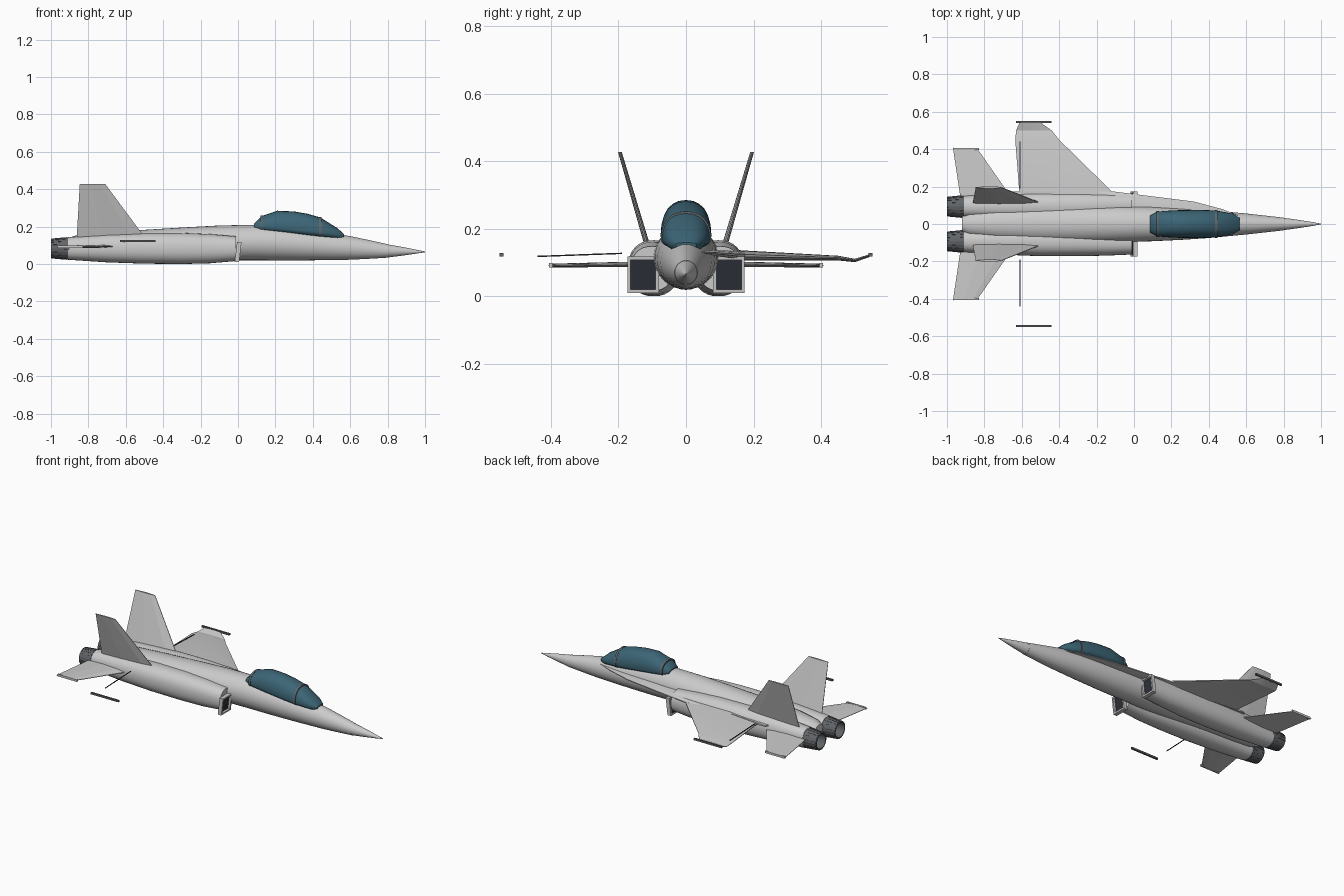
import bpy, bmesh
from math import cos, sin, pi, copysign

if "Cube" in bpy.data.objects:
    bpy.data.objects.remove(bpy.data.objects["Cube"])


def material(name, rgb):
    m = bpy.data.materials.new(name)
    m.diffuse_color = (*rgb, 1)
    m.use_nodes = True
    m.node_tree.nodes["Principled BSDF"].inputs["Base Color"].default_value = m.diffuse_color
    return m


GLASS = material("glass", (0.045, 0.13, 0.18))
DARK = material("dark", (0.025, 0.03, 0.04))
METAL = material("metal", (0.12, 0.13, 0.14))


def finish(name, bm, mat=None, smooth=None):
    bmesh.ops.recalc_face_normals(bm, faces=bm.faces)
    me = bpy.data.meshes.new(name)
    bm.to_mesh(me)
    bm.free()
    ob = bpy.data.objects.new(name, me)
    bpy.context.collection.objects.link(ob)
    if mat:
        me.materials.append(mat)
    if smooth:
        bpy.ops.object.select_all(action='DESELECT')
        ob.select_set(True)
        bpy.context.view_layer.objects.active = ob
        bpy.ops.object.shade_smooth_by_angle(angle=smooth)
    return ob


def skin(name, rings, mat=None, smooth=None, closed=False):
    """Bridge rings of points; cap the ends, or join last to first."""
    bm = bmesh.new()
    vs = [[bm.verts.new(p) for p in r] for r in rings]
    n = len(vs[0])
    pairs = list(zip(vs, vs[1:])) + ([(vs[-1], vs[0])] if closed else [])
    for a, b in pairs:
        for i in range(n):
            bm.faces.new((a[i], a[(i + 1) % n], b[(i + 1) % n], b[i]))
    if not closed:
        bm.faces.new(vs[0])
        bm.faces.new(vs[-1])
    return finish(name, bm, mat, smooth)


def oval(x, cy, cz, hw, up, down, n=32, e=1.0):
    """Cross-section across x, with separate heights above and below."""
    ring = []
    for i in range(n):
        a = 2 * pi * i / n
        c, s = cos(a), sin(a)
        ring.append((x, cy + hw * copysign(abs(c) ** e, c),
                     cz + (up if s > 0 else down) * copysign(abs(s) ** e, s)))
    return ring


def box(name, lo, hi, mat=None):
    rings = [[(x, lo[1], lo[2]), (x, hi[1], lo[2]), (x, hi[1], hi[2]), (x, lo[1], hi[2])]
             for x in (lo[0], hi[0])]
    return skin(name, rings, mat)


def airfoil(lead, trail, t):
    """Section between a leading and a trailing point."""
    shape = [(0, .12), (.2, .45), (.6, .5), (1, .1), (1, -.1), (.6, -.5), (.2, -.45), (0, -.12)]
    return [(lead[0] + (trail[0] - lead[0]) * u, lead[1] + (trail[1] - lead[1]) * u,
             lead[2] + (trail[2] - lead[2]) * u + v * t) for u, v in shape]


# Fuselage and nose cone: x, half width, centre height, half height
body = [(.8, .034, .07, .036), (.7, .045, .078, .05), (.6, .056, .086, .063),
        (.4, .075, .1, .08), (.25, .085, .109, .09), (.1, .092, .115, .095),
        (-.1, .098, .113, .093), (-.3, .1, .112, .083), (-.53, .095, .112, .069),
        (-.75, .08, .11, .058), (-.88, .06, .105, .045), (-.92, .04, .1, .03)]
nose = [(1, .002, .065, .002), (.95, .011, .066, .011), (.88, .022, .068, .023),
        (.8, .033, .07, .035)]
skin("fuselage", [oval(x, 0, z, w, h, h) for x, w, z, h in body], None, .6)
skin("nose_cone", [oval(x, 0, z, w, h, h) for x, w, z, h in nose], None, .6)

# Canopy and its frames
canopy = [(.085, .045, .203, .012), (.125, .066, .2, .056), (.21, .073, .193, .092),
          (.3, .075, .184, .097), (.37, .075, .176, .093), (.44, .072, .169, .08),
          (.53, .055, .16, .033), (.568, .03, .154, .005)]
skin("canopy", [oval(x, 0, z, w, h, .03, 24, .9) for x, w, z, h in canopy], GLASS, .6)
for x, w, z, h in (canopy[1], canopy[5]):
    skin("canopy_frame", [oval(x + d, 0, z, w + .003, h + .003, .03, 24, .9)
                          for d in (-.006, .006)], METAL, .6)

# Parts that appear on both sides
nacelle = [(-.01, .1, .063, .082, .066), (-.15, .1, .069, .082, .078),
           (-.3, .096, .076, .083, .083), (-.5, .095, .077, .084, .082),
           (-.7, .094, .07, .084, .075), (-.91, .093, .058, .083, .06)]
for s in (1, -1):
    side = "left" if s > 0 else "right"
    skin(side + "_nacelle", [oval(x, s * y, z, w, h, h, 32, .88)
                             for x, y, w, z, h in nacelle], None, .6)

    # Raked rectangular intake lip with a dark mouth
    def lip(x, m):
        return [(x + (z - .06) * .12, s * y, z) for y, z in
                ((.08 + m, .01 + m), (.174 - m, .01 + m), (.174 - m, .117 - m), (.08 + m, .117 - m))]
    skin(side + "_intake_lip", [lip(-.012, 0), lip(.012, 0), lip(.012, .01), lip(-.012, .01)],
         closed=True)
    skin(side + "_intake_mouth", [lip(-.01, .009), lip(-.002, .009)], DARK)

    # Hollow nozzle, with petals and a dark inner disc
    noz = [(-.9, .059), (-.925, .059), (-1, .051), (-1, .044), (-.94, .047), (-.9, .047)]
    skin(side + "_nozzle", [oval(x, s * .093, .083, r, r, r, 20) for x, r in noz],
         METAL, None, True)
    skin(side + "_nozzle_core", [oval(x, s * .093, .083, .048, .048, .048, 20)
                                 for x in (-.92, -.945)], DARK)
    for i in range(20):
        a = 2 * pi * (i + .5) / 20
        strip = []
        for x, r in ((-.918, .059), (-.998, .0515)):
            strip.append([(x, s * .093 + (r + d) * cos(a + k), .083 + (r + d) * sin(a + k))
                          for k, d in ((-.09, -.003), (.09, -.003), (.09, .0015), (-.09, .0015))])
        skin(side + "_nozzle_petal", strip, METAL)

    # Tailplane
    skin(side + "_tailplane", [airfoil((-.64, s * .12, .095), (-.925, s * .12, .095), .017),
                               airfoil((-.83, s * .392, .091), (-.968, s * .408, .091), .011)])
    box(side + "_tailplane_tip", (-.965, s * .396, .085), (-.83, s * .406, .098))

    # Canted fin
    fin = []
    for x0, x1, y, z, t in ((-.5, -.862, .113, .145, .017), (-.71, -.846, .196, .428, .011)):
        fin.append([(x, y2, z2) for x, y2, z2 in
                    ((p[0], s * (y + p[2]), z) for p in airfoil((x0, 0, 0), (x1, 0, 0), t))])
    skin(side + "_fin", fin)

    # Wingtip rail
    box(side + "_wingtip_rail", (-.632, s * .541, .117), (-.44, s * .552, .128), METAL)

# Left wing and its root extension: y, leading x, trailing x, height, thickness
root = [(.03, .6, -.66, .13, .016), (.08, .47, -.68, .128, .018), (.12, .32, -.69, .125, .022),
        (.15, .08, -.685, .122, .027), (.175, -.12, -.67, .121, .029)]
wing = [(.15, -.1, -.615, .121, .032), (.19, -.135, -.615, .12, .029),
        (.45, -.4, -.635, .113, .014), (.5, -.44, -.63, .106, .01), (.543, -.5, -.612, .12, .008)]
for name, rows in (("left_wing_root_extension", root), ("left_wing", wing)):
    skin(name, [airfoil((a, y, z), (b, y, z), t) for y, a, b, z, t in rows], None, .35)

# Flap seams
for s in (1, -1):
    skin("flap_seam", [[(-.61 + dx, s * y, z + dz) for dx, dz in
                        ((-.002, -.002), (.002, -.002), (.002, .002), (-.002, .002))]
                       for y, z in ((.19, .127), (.44, .118))], DARK)
